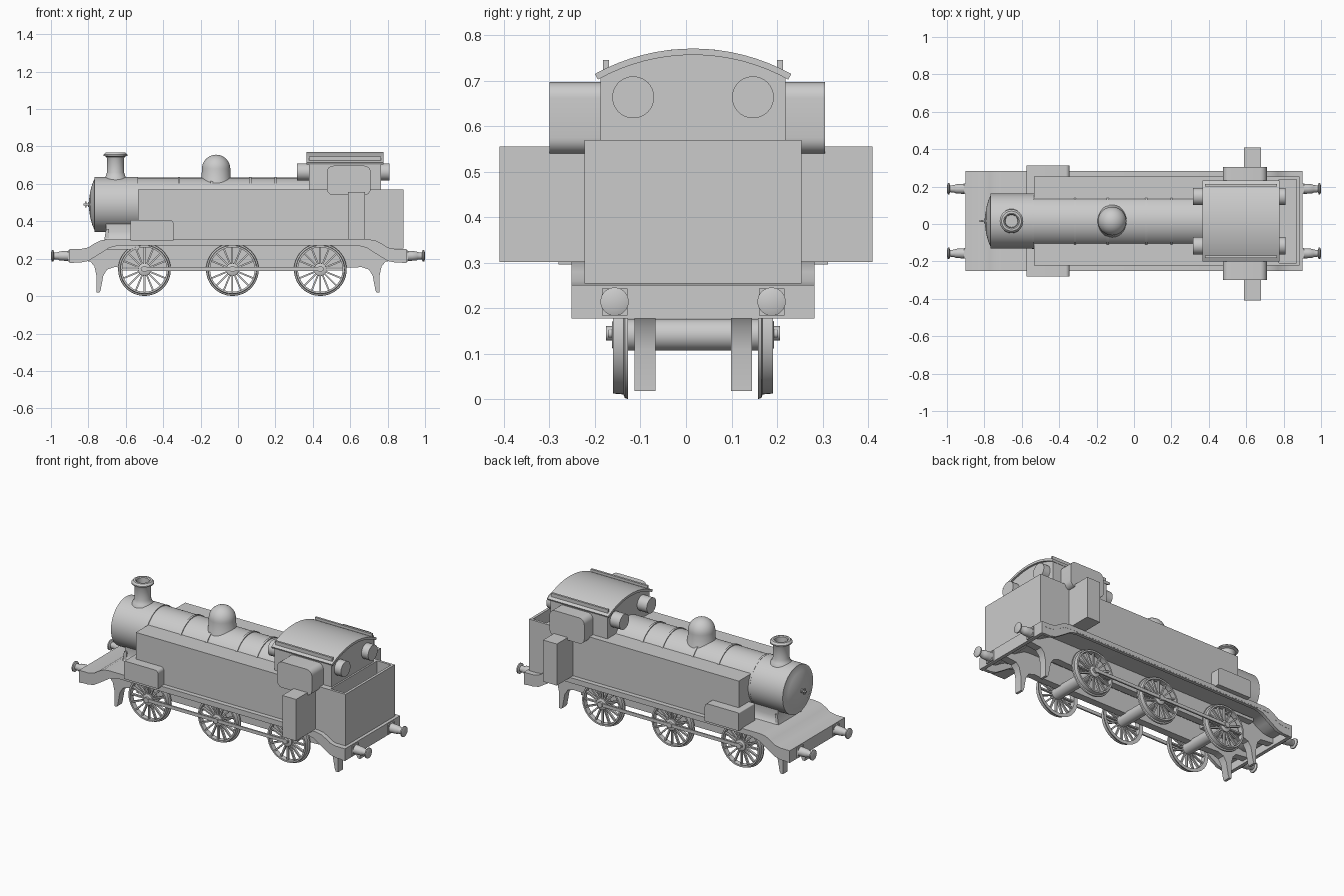
import bpy, bmesh, math
from mathutils import Matrix, Vector

if "Cube" in bpy.data.objects:
    bpy.data.objects.remove(bpy.data.objects["Cube"])

C = 0.0155  # centre line of the engine in y


def finish(name, bm, smooth=True):
    bmesh.ops.recalc_face_normals(bm, faces=bm.faces)
    me = bpy.data.meshes.new(name)
    bm.to_mesh(me)
    bm.free()
    ob = bpy.data.objects.new(name, me)
    bpy.context.collection.objects.link(ob)
    if smooth:
        bpy.ops.object.select_all(action='DESELECT')
        ob.select_set(True)
        bpy.context.view_layer.objects.active = ob
        bpy.ops.object.shade_smooth_by_angle(angle=math.radians(35))
    return ob


def prism(name, pts, axis, a, b):
    """Extrude a profile: (x,z) along y, or (y,z) along x."""
    bm = bmesh.new()
    put = (lambda p, t: (p[0], t, p[1])) if axis == 'y' else (lambda p, t: (t, p[0], p[1]))
    lo = [bm.verts.new(put(p, a)) for p in pts]
    hi = [bm.verts.new(put(p, b)) for p in pts]
    bm.faces.new(lo)
    bm.faces.new(hi[::-1])
    for i in range(len(pts)):
        j = (i + 1) % len(pts)
        bm.faces.new((lo[i], lo[j], hi[j], hi[i]))
    return finish(name, bm)


def box(name, x0, x1, y0, y1, z0, z1):
    return prism(name, [(x0, z0), (x1, z0), (x1, z1), (x0, z1)], 'y', y0, y1)


def lathe(name, prof, loc, direction=(0, 0, 1), n=40, closed=False):
    """Revolve (radius, height) points around a direction."""
    bm = bmesh.new()
    rings = []
    for r, h in prof:
        if r < 1e-5:
            rings.append([bm.verts.new((0, 0, h))] * n)
        else:
            rings.append([bm.verts.new((r * math.cos(2 * math.pi * k / n),
                                        r * math.sin(2 * math.pi * k / n), h)) for k in range(n)])
    pairs = list(zip(rings, rings[1:])) + ([(rings[-1], rings[0])] if closed else [])
    for p, q in pairs:
        for k in range(n):
            m = (k + 1) % n
            vs = list(dict.fromkeys((p[k], p[m], q[m], q[k])))
            if len(vs) > 2:
                bm.faces.new(vs)
    rot = Vector((0, 0, 1)).rotation_difference(Vector(direction)).to_matrix().to_4x4()
    bm.transform(Matrix.Translation(loc) @ rot)
    return finish(name, bm)


def rod(name, r, loc, length, direction, n=32):
    return lathe(name, [(0, 0), (r, 0), (r, length), (0, length)], loc, direction, n)


def rounded(x0, x1, z0, z1, radii, n=6):
    """Rectangle with corner radii: bottom left, bottom right, top right, top left."""
    pts = []
    for (cx, cz, sx, sz, a), r in zip(((x0, z0, 1, 1, 180), (x1, z0, -1, 1, 270),
                                       (x1, z1, -1, -1, 0), (x0, z1, 1, -1, 90)), radii):
        for k in range(n + 1 if r else 1):
            t = math.radians(a + 90 * k / n)
            pts.append((cx + sx * r + r * math.cos(t), cz + sz * r + r * math.sin(t)))
    return pts


# running board with stepped ends, side valances and buffer beams
half = [(0.70, 0.303), (0.735, 0.298), (0.77, 0.28), (0.80, 0.26), (0.84, 0.252), (0.90, 0.252)]
top = [(-x, z) for x, z in half[::-1]] + half
under = [(x, z - 0.027) for x, z in top]
prism("running_board", top + under[::-1], 'y', C - 0.267, C + 0.267)
low = [(0.64, 0.27), (0.69, 0.258), (0.74, 0.225), (0.80, 0.188), (0.84, 0.18), (0.899, 0.18)]
valance = [(-x, z) for x, z in low[::-1]] + low
for s in (-1, 1):
    prism("valance", [(x, z - 0.005) for x, z in top] + valance[::-1], 'y', C + s * 0.266, C + s * 0.246)
    box("buffer_beam", s * 0.878, s * 0.90, C - 0.267, C + 0.267, 0.178, 0.25)

# frame plates with guard irons at both ends
iron = [(0.60, 0.152), (0.66, 0.155), (0.70, 0.142), (0.72, 0.11), (0.735, 0.03), (0.742, 0.018),
        (0.757, 0.018), (0.757, 0.11), (0.768, 0.16), (0.79, 0.185), (0.878, 0.195), (0.878, 0.235),
        (0.79, 0.24), (0.72, 0.278)]
frame = iron + [(-x, z) for x, z in iron[::-1]]
for s in (-1, 1):
    prism("frame_plate", frame, 'y', C + s * 0.083, C + s * 0.129)

# wheels, axles, crank pins and coupling rods
WZ, WHEELS = 0.142, (-0.5, -0.03, 0.44)
for s in (-1, 1):
    for wx in WHEELS:
        centre = (wx, C, WZ)
        out = (0, s, 0)
        lathe("wheel_tyre", [(0.119, 0.145), (0.141, 0.143), (0.139, 0.15), (0.131, 0.153),
                             (0.129, 0.176), (0.119, 0.176)], centre, out, 48, True)
        lathe("wheel_hub", [(0, 0.143), (0.034, 0.143), (0.034, 0.174), (0.028, 0.178), (0, 0.178)],
              centre, out, 24)
        bm = bmesh.new()
        for k in range(16):
            mat = (Matrix.Translation((wx, C + s * 0.16, WZ))
                   @ Matrix.Rotation(2 * math.pi * k / 16, 4, 'Y')
                   @ Matrix.Translation((0.077, 0, 0)) @ Matrix.Diagonal((0.094, 0.014, 0.009, 1)))
            bmesh.ops.create_cube(bm, size=1, matrix=mat)
        finish("wheel_spokes", bm, False)
        rod("crank_pin", 0.016, (wx, C + s * 0.17, 0.145), 0.021, out, 20)
    prism("coupling_rod", rounded(-0.52, 0.46, 0.135, 0.155, [0.009] * 4), 'y', C + s * 0.178, C + s * 0.187)
for wx in WHEELS:
    rod("axle", 0.035, (wx, C - 0.145, WZ), 0.29, (0, 1, 0))

# buffers
for sx in (-1, 1):
    for sy in (-1, 1):
        y = C + sy * 0.1725
        lathe("buffer", [(0, 0), (0.028, 0), (0.026, 0.03), (0.024, 0.055), (0.02, 0.06), (0.018, 0.083),
                         (0.031, 0.088), (0.031, 0.095), (0.02, 0.099), (0, 0.1)],
              (sx * 0.90, y, 0.215), (sx, 0, 0), 28)
        box("buffer_base", sx * 0.895, sx * 0.908, y - 0.028, y + 0.028, 0.184, 0.244)

# side tanks, and the bunker as open walls
W = 0.2385
box("side_tanks", -0.535, 0.775, C - W, C + W, 0.28, 0.57)
box("bunker_floor", 0.77, 0.882, C - W, C + W, 0.255, 0.31)
box("bunker_back", 0.868, 0.884, C - W, C + W, 0.255, 0.57)
for s in (-1, 1):
    box("bunker_side", 0.77, 0.88, C + s * W, C + s * (W - 0.015), 0.255, 0.57)
    # sand box at the front of each tank
    prism("sand_box", rounded(-0.575, -0.345, 0.297, 0.407, [0, 0, 0.02, 0.006]), 'y', C + s * 0.14, C + s * 0.296)

# boiler, bands, smokebox with domed door, and saddle
BZ = 0.49
rod("boiler", 0.143, (-0.55, C, BZ), 0.94, (1, 0, 0), 64)
for x in (-0.54, -0.315, -0.14, 0.065, 0.2):
    rod("boiler_band", 0.148, (x - 0.006, C, BZ), 0.012, (1, 0, 0), 64)
lathe("smokebox", [(0, -0.797), (0.03, -0.796), (0.07, -0.79), (0.11, -0.779), (0.135, -0.768),
                   (0.147, -0.768), (0.147, -0.54), (0, -0.54)], (0, C, BZ), (1, 0, 0), 64)
lathe("door_handle", [(0, 0), (0.014, 0), (0.014, 0.008), (0.006, 0.01), (0.006, 0.032), (0, 0.034)],
      (-0.793, C, BZ), (-1, 0, 0), 16)
box("door_lever", -0.818, -0.811, C - 0.005, C + 0.005, 0.473, 0.507)
flare = [(0.17, 0.25), (0.168, 0.27), (0.135, 0.285), (0.11, 0.31), (0.10, 0.345), (0.105, 0.40)]
prism("saddle", [(C + y, z) for y, z in flare] + [(C - y, z) for y, z in flare[::-1]], 'x', -0.705, -0.53)
prism("saddle_front", [(-0.74, 0.25), (-0.735, 0.265), (-0.715, 0.30), (-0.705, 0.36), (-0.69, 0.36),
                       (-0.69, 0.25)], 'y', C - 0.11, C + 0.11)

# chimney and dome
lathe("chimney", [(0, 0.60), (0.068, 0.60), (0.064, 0.627), (0.053, 0.64), (0.046, 0.66), (0.045, 0.735),
                  (0.05, 0.745), (0.063, 0.75), (0.063, 0.757), (0.053, 0.768), (0.042, 0.769), (0.036, 0.765),
                  (0.033, 0.70), (0, 0.70)], (-0.655, C, 0))
dome = [(0, 0.59), (0.088, 0.59), (0.086, 0.61), (0.078, 0.63)]
dome += [(0.076 * math.cos(t), 0.68 + 0.076 * math.sin(t)) for t in [k * math.pi / 20 for k in range(10)]]
lathe("steam_dome", dome + [(0, 0.756)], (-0.117, C, 0))

# cab with arched roof and rain strips


def arc(r, w, cz, n=16):
    a = math.asin(w / r)
    return [(C + r * math.sin(-a + 2 * a * k / n), cz + r * math.cos(-a + 2 * a * k / n)) for k in range(n + 1)]


R = 0.445
CZ = 0.771 - R
prism("cab", [(C - 0.203, 0.56)] + arc(R - 0.008, 0.203, CZ) + [(C + 0.203, 0.56)], 'x', 0.38, 0.765)
prism("cab_roof", arc(R, 0.216, CZ) + arc(R - 0.014, 0.209, CZ)[::-1], 'x', 0.365, 0.777)
for s in (-1, 1):
    box("rain_strip", 0.38, 0.765, C + s * 0.185, C + s * 0.198, 0.71, 0.746)
    # round spectacle windows through the cab
    rod("round_window", 0.046, (0.315, C + s * 0.1315, 0.664), 0.495, (1, 0, 0), 40)

# blocks filling the cab side window and doorway
prism("side_window_block", rounded(0.475, 0.71, 0.54, 0.697, [0.035] * 4), 'y', -0.30, 0.305)
box("doorway_block", 0.587, 0.68, -0.41, 0.41, 0.302, 0.556)
